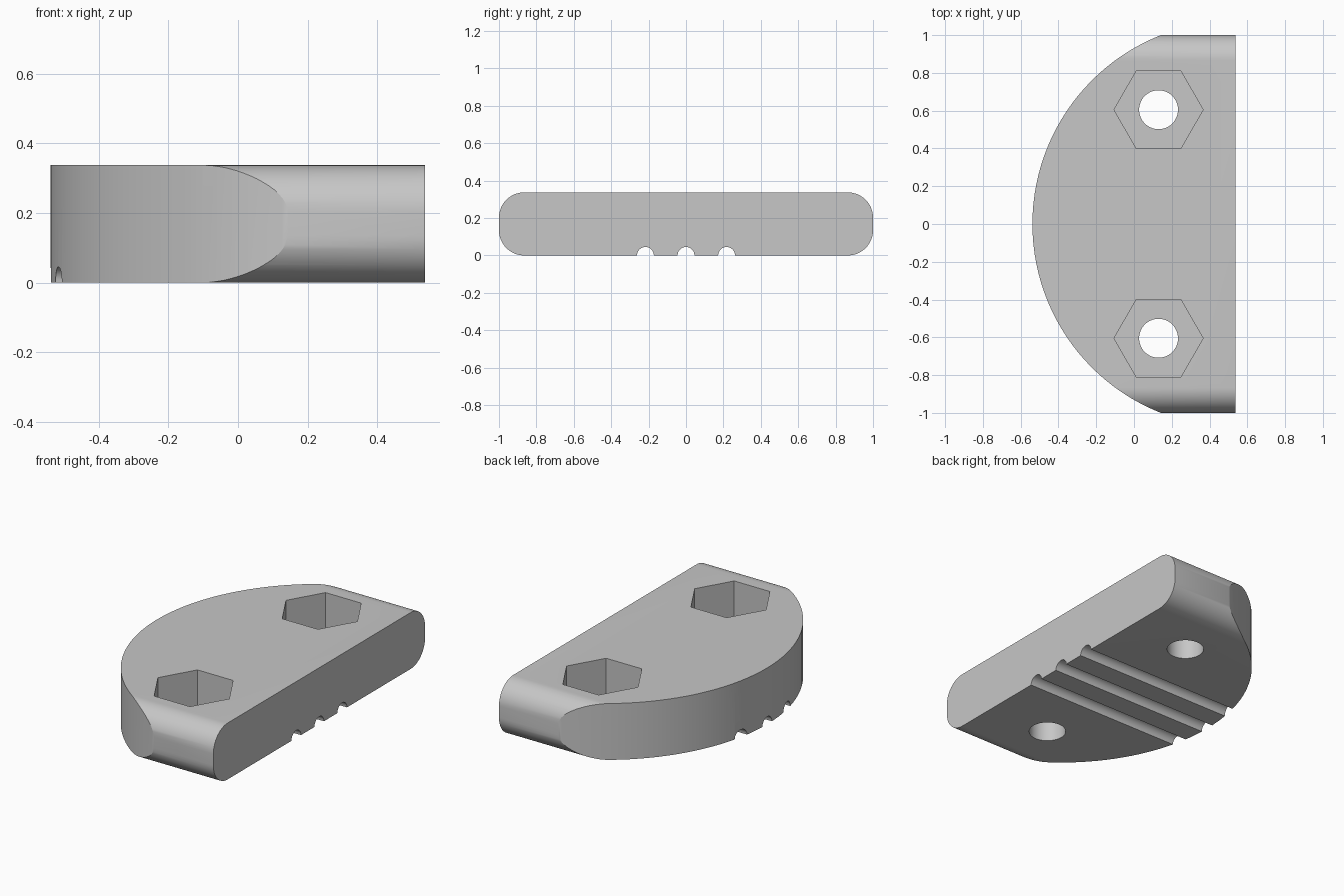
import bpy, bmesh
from math import sin, cos, pi, radians
from mathutils import Vector

if "Cube" in bpy.data.objects:
    bpy.data.objects.remove(bpy.data.objects["Cube"], do_unlink=True)

HEIGHT, FLAT_X, ARC_R = 0.337, 0.537, 1.075
CORNER_R = 0.135
BOLT_X, BOLT_Y = 0.13, 0.605
HOLE_R, NUT_R, NUT_FLOOR = 0.103, 0.236, 0.125
GROOVE_R, GROOVE_GAP = 0.045, 0.217

grey = bpy.data.materials.new("plain grey")
grey.use_nodes = True
COLOUR = (0.57, 0.57, 0.57, 1)
grey.diffuse_color = COLOUR
grey.node_tree.nodes["Principled BSDF"].inputs["Base Color"].default_value = COLOUR


def prism(name, points, sweep):
    """Closed outline swept along a vector."""
    bm = bmesh.new()
    face = bm.faces.new([bm.verts.new(p) for p in points])
    moved = bmesh.ops.extrude_face_region(bm, geom=[face])["geom"]
    verts = [g for g in moved if isinstance(g, bmesh.types.BMVert)]
    bmesh.ops.translate(bm, verts=verts, vec=Vector(sweep))
    bmesh.ops.recalc_face_normals(bm, faces=bm.faces)
    mesh = bpy.data.meshes.new(name)
    bm.to_mesh(mesh)
    bm.free()
    mesh.materials.append(grey)
    obj = bpy.data.objects.new(name, mesh)
    bpy.context.collection.objects.link(obj)
    return obj


def ring(radius, sides, a=0.0, b=0.0):
    turns = [2 * pi * i / sides for i in range(sides)]
    return [(a + radius * cos(t), b + radius * sin(t)) for t in turns]


def upright(name, radius, sides, x, y, z, height):
    return prism(name, [(px, py, z) for px, py in ring(radius, sides, x, y)], (0, 0, height))


def combine(target, cutter, operation):
    """Apply a boolean and discard its helper."""
    cutter.hide_render = True
    mod = target.modifiers.new(cutter.name, "BOOLEAN")
    mod.operation, mod.object, mod.solver = operation, cutter, "EXACT"
    bpy.context.view_layer.objects.active = target
    bpy.ops.object.modifier_apply(modifier=mod.name)
    bpy.data.objects.remove(cutter, do_unlink=True)


# Bar with rounded long edges, swept along x
outline = []
for k, (sy, sz) in enumerate([(1, 1), (-1, 1), (-1, -1), (1, -1)]):
    for i in range(17):
        t = (k + i / 16) * pi / 2
        outline.append((FLAT_X,
                        sy * (1 - CORNER_R) + CORNER_R * cos(t),
                        HEIGHT / 2 + sz * (HEIGHT / 2 - CORNER_R) + CORNER_R * sin(t)))
body = prism("clamp_body", outline, (-1.2, 0, 0))

# Round the back into an arc centred on the flat face
combine(body, upright("arc_cutter", ARC_R, 128, FLAT_X, 0, -0.2, 0.8), "INTERSECT")

# Bolt holes with hexagonal nut pockets
for side in (-1, 1):
    combine(body, upright("nut_cutter", NUT_R, 6, BOLT_X, side * BOLT_Y, NUT_FLOOR, 0.5), "DIFFERENCE")
    combine(body, upright("hole_cutter", HOLE_R, 48, BOLT_X, side * BOLT_Y, -0.2, 0.8), "DIFFERENCE")

# Three half-round grooves along the underside
for k in (-1, 0, 1):
    circle = [(-1, y, z) for y, z in ring(GROOVE_R, 32, k * GROOVE_GAP, 0)]
    combine(body, prism("groove_cutter", circle, (2, 0, 0)), "DIFFERENCE")

bpy.ops.object.select_all(action="DESELECT")
body.select_set(True)
bpy.context.view_layer.objects.active = body
bpy.ops.object.shade_smooth_by_angle(angle=radians(25))
